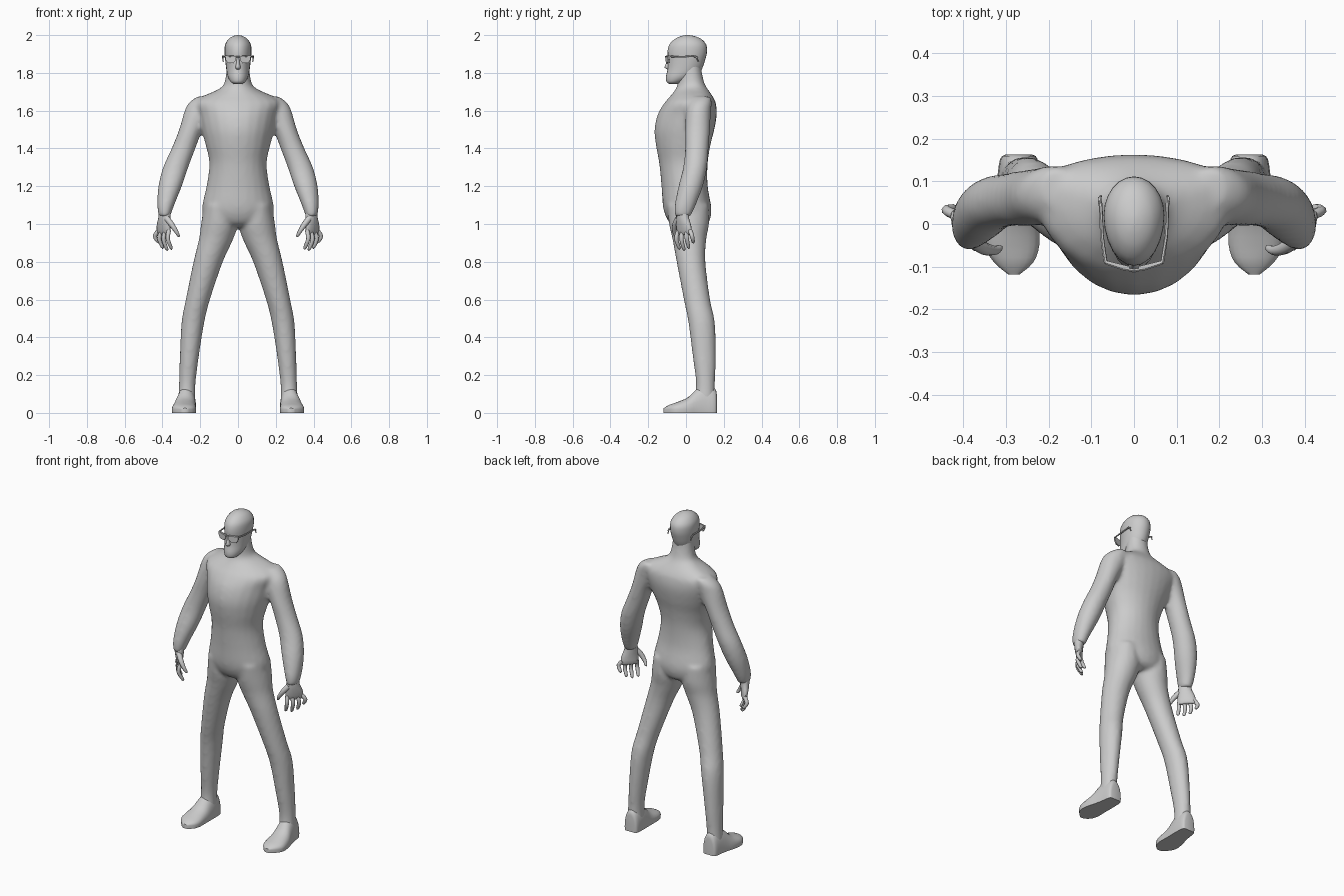
import bpy, bmesh, math
from mathutils import Vector

grey = bpy.data.materials.new("plain grey")
grey.diffuse_color = (0.6, 0.6, 0.6, 1)


def finish(name, bm, angle=50):
    bmesh.ops.recalc_face_normals(bm, faces=bm.faces)
    me = bpy.data.meshes.new(name)
    bm.to_mesh(me)
    bm.free()
    me.materials.append(grey)
    ob = bpy.data.objects.new(name, me)
    bpy.context.collection.objects.link(ob)
    bpy.context.view_layer.objects.active = ob
    ob.select_set(True)
    bpy.ops.object.shade_smooth_by_angle(angle=math.radians(angle))
    ob.select_set(False)
    return ob


def spline(rows, sub):
    # Catmull-Rom interpolation of rows of numbers
    out = []
    for i in range(len(rows) - 1):
        a, b, c, d = (rows[max(0, min(len(rows) - 1, i + k))] for k in (-1, 0, 1, 2))
        for s in range(sub):
            t = s / sub
            out.append([0.5 * (2*q + (r - p)*t + (2*p - 5*q + 4*r - u)*t*t
                               + (3*q - p - 3*r + u)*t**3) for p, q, r, u in zip(a, b, c, d)])
    return out + [list(rows[-1])]


def skin(bm, rings):
    vs = [[bm.verts.new(p) for p in ring] for ring in rings]
    n = len(vs[0])
    for a, b in zip(vs, vs[1:]):
        for i in range(n):
            bm.faces.new((a[i], a[(i + 1) % n], b[(i + 1) % n], b[i]))
    bm.faces.new(vs[0][::-1])
    bm.faces.new(vs[-1])


def loft(bm, rows, side=1, n=24, sub=4, power=1.0):
    # rows: z, left x, right x, front y, widest y, back y
    rings = []
    for z, x0, x1, yf, ym, yb in spline(rows, sub):
        ring = []
        for i in range(n):
            a = 2 * math.pi * i / n
            c, s = math.cos(a), math.sin(a)
            c, s = (math.copysign(abs(v) ** power, v) for v in (c, s))
            y = ym + s * ((yb - ym) if s > 0 else (ym - yf))
            ring.append((side * ((x0 + x1) / 2 + c * (x1 - x0) / 2), y, z))
        rings.append(ring)
    skin(bm, rings)


def tube(bm, path, n=8, sub=3):
    # path: x, y, z, radius
    pts = spline(path, sub)
    rings = []
    for i, p in enumerate(pts):
        d = (Vector(pts[min(i + 1, len(pts) - 1)][:3]) - Vector(pts[max(i - 1, 0)][:3])).normalized()
        u = d.cross(Vector((0.3, 1, 0.1))).normalized()
        v = d.cross(u)
        rings.append([Vector(p[:3]) + p[3] * (u * math.cos(2*math.pi*k/n) + v * math.sin(2*math.pi*k/n))
                      for k in range(n)])
    skin(bm, rings)


def mirrored(rows):
    return [(z, -w, w, f, m, b) for z, w, f, m, b in rows]


# Body: torso, neck, arms and legs fused into one smooth skin
body = bmesh.new()
loft(body, mirrored([
    (0.985, 0.06, -0.05, 0.03, 0.09), (1.01, 0.15, -0.09, 0.02, 0.122),
    (1.08, 0.19, -0.12, 0.02, 0.135), (1.2, 0.167, -0.13, 0.01, 0.115),
    (1.32, 0.152, -0.142, 0.0, 0.115), (1.42, 0.172, -0.16, 0.01, 0.13),
    (1.5, 0.195, -0.167, 0.04, 0.15), (1.58, 0.215, -0.15, 0.07, 0.163),
    (1.64, 0.235, -0.115, 0.08, 0.158), (1.675, 0.19, -0.085, 0.075, 0.142),
    (1.71, 0.11, -0.058, 0.06, 0.118), (1.74, 0.075, -0.045, 0.04, 0.1),
    (1.8, 0.063, -0.042, 0.03, 0.085), (1.86, 0.058, -0.03, 0.03, 0.08)]))
for side in (-1, 1):
    # Arm down to the wrist
    loft(body, [
        (1.675, 0.14, 0.215, 0.04, 0.085, 0.13), (1.645, 0.12, 0.257, 0.015, 0.075, 0.137),
        (1.6, 0.13, 0.283, 0.0, 0.065, 0.133), (1.5, 0.187, 0.312, -0.005, 0.06, 0.127),
        (1.4, 0.225, 0.352, -0.005, 0.055, 0.12), (1.3, 0.263, 0.397, -0.015, 0.045, 0.112),
        (1.2, 0.297, 0.422, -0.04, 0.022, 0.09), (1.1, 0.337, 0.428, -0.06, -0.005, 0.052),
        (1.04, 0.358, 0.42, -0.06, -0.015, 0.025)], side)
    # Leg down to the ankle
    loft(body, [
        (1.1, 0.03, 0.18, -0.1, 0.02, 0.12), (1.0, 0.004, 0.196, -0.09, 0.02, 0.122),
        (0.92, 0.025, 0.207, -0.072, 0.02, 0.108), (0.8, 0.08, 0.236, -0.05, 0.03, 0.103),
        (0.6, 0.148, 0.277, -0.012, 0.06, 0.128), (0.48, 0.178, 0.299, 0.012, 0.08, 0.153),
        (0.3, 0.207, 0.308, 0.035, 0.09, 0.158), (0.15, 0.225, 0.313, 0.053, 0.1, 0.154),
        (0.06, 0.225, 0.318, 0.04, 0.1, 0.155)], side)
body_ob = finish("body", body, 180)
m = body_ob.modifiers.new("fuse", 'REMESH')
m.mode, m.voxel_size, m.use_smooth_shade = 'VOXEL', 0.011, True
m = body_ob.modifiers.new("soften", 'SMOOTH')
m.factor, m.iterations = 0.5, 8

# Head with a narrowing face, jaw and nose
head = bmesh.new()
loft(head, mirrored([
    (1.742, 0.022, -0.088, -0.065, -0.04), (1.752, 0.038, -0.103, -0.06, -0.01),
    (1.78, 0.054, -0.106, -0.03, 0.05), (1.82, 0.062, -0.098, 0.0, 0.084),
    (1.87, 0.068, -0.096, 0.015, 0.102), (1.91, 0.071, -0.098, 0.02, 0.111),
    (1.95, 0.068, -0.088, 0.02, 0.107), (1.98, 0.049, -0.058, 0.015, 0.08),
    (1.995, 0.025, -0.025, 0.01, 0.043), (2.0, 0.004, 0.0, 0.01, 0.016)]), sub=3)
loft(head, mirrored([
    (1.818, 0.008, -0.098, -0.09, -0.08), (1.828, 0.015, -0.115, -0.09, -0.08),
    (1.85, 0.01, -0.107, -0.09, -0.08), (1.885, 0.006, -0.098, -0.09, -0.08)]), n=10, sub=2)
finish("head", head, 60)

# Glasses: lenses, bridge, brow bar and temple arms
glasses = bmesh.new()
for side in (-1, 1):
    lens = [(0.01, 1.89), (0.066, 1.892), (0.067, 1.872), (0.055, 1.853), (0.025, 1.851), (0.012, 1.865)]
    skin(glasses, [[(side * x, y + 0.25 * x, z) for x, z in lens] for y in (-0.111, -0.102)])
    tube(glasses, [(side * x, y, z, 0.0045) for x, y, z in
                   ((0.066, -0.092, 1.888), (0.075, -0.03, 1.885), (0.078, 0.04, 1.888),
                    (0.08, 0.062, 1.878))], n=6, sub=2)
    tube(glasses, [(side * 0.082, 0.05, 1.89, 0.003), (side * 0.078, 0.066, 1.86, 0.003)], n=6, sub=1)
tube(glasses, [(-0.066, -0.091, 1.89, 0.004), (0, -0.109, 1.886, 0.004), (0.066, -0.091, 1.89, 0.004)], n=6)
finish("glasses", glasses, 30)

for side, label in ((-1, "left"), (1, "right")):
    # Hand: palm, four curled fingers and a thumb
    hand = bmesh.new()
    across = Vector((0.66, 0.75, 0)).normalized()
    through = Vector((-across.y, across.x, 0))
    rings = []
    for z, cx, cy, w, t in spline([(1.06, 0.388, -0.018, 0.036, 0.028), (1.03, 0.39, -0.018, 0.04, 0.026),
                                   (0.99, 0.394, -0.012, 0.05, 0.021), (0.955, 0.393, -0.008, 0.05, 0.016),
                                   (0.942, 0.392, -0.008, 0.044, 0.009)], 2):
        ring = []
        for i in range(14):
            a = 2 * math.pi * i / 14
            p = Vector((cx, cy, z)) + across * w * math.cos(a) + through * t * math.sin(a)
            ring.append((side * p.x, p.y, p.z))
        rings.append(ring)
    skin(hand, rings)
    for k, tip in enumerate((0.868, 0.862, 0.872, 0.9)):
        f = k / 3
        base = Vector((0.366 + 0.054 * f, -0.04 + 0.062 * f, 0.965))
        out = base + Vector((0.006 + 0.014 * f, -0.012 + 0.022 * f, (tip - 0.965) * 0.45))
        end = Vector((base.x - 0.012 + 0.016 * f, base.y + 0.004 + 0.012 * f, tip))
        tube(hand, [(side * p.x, p.y, p.z, r) for p, r in
                    ((base, 0.012), (out, 0.0115), (end + Vector((0, 0, 0.006)), 0.009), (end, 0.004))])
    tube(hand, [(side * x, y, z, r) for x, y, z, r in
                ((0.377, -0.04, 1.03, 0.017), (0.35, -0.058, 0.995, 0.015),
                 (0.327, -0.062, 0.96, 0.011), (0.315, -0.056, 0.938, 0.008), (0.314, -0.054, 0.932, 0.003))])
    finish(label + "_hand", hand, 60)

    # Shoe: outline (y, inner x, outer x, top z) lofted from heel to toe
    shoe = bmesh.new()
    rings = []
    for y, x0, x1, top in spline([(0.163, 0.24, 0.30, 0.1), (0.152, 0.226, 0.314, 0.13),
                                  (0.1, 0.222, 0.322, 0.15), (0.055, 0.222, 0.332, 0.125),
                                  (0.01, 0.222, 0.345, 0.082), (-0.05, 0.222, 0.35, 0.056),
                                  (-0.09, 0.236, 0.328, 0.042), (-0.118, 0.268, 0.295, 0.025)], 3):
        c, w = (x0 + x1) / 2, (x1 - x0) / 2
        ring = [(side * (c - w * 0.96), y, 0), (side * (c + w * 0.96), y, 0)]
        for i in range(11):
            a = math.pi * i / 10
            ring.append((side * (c + w * math.cos(a)), y, 0.02 + (top - 0.02) * math.sin(a) ** 0.9))
        rings.append(ring)
    skin(shoe, rings)
    finish(label + "_shoe", shoe, 50)
